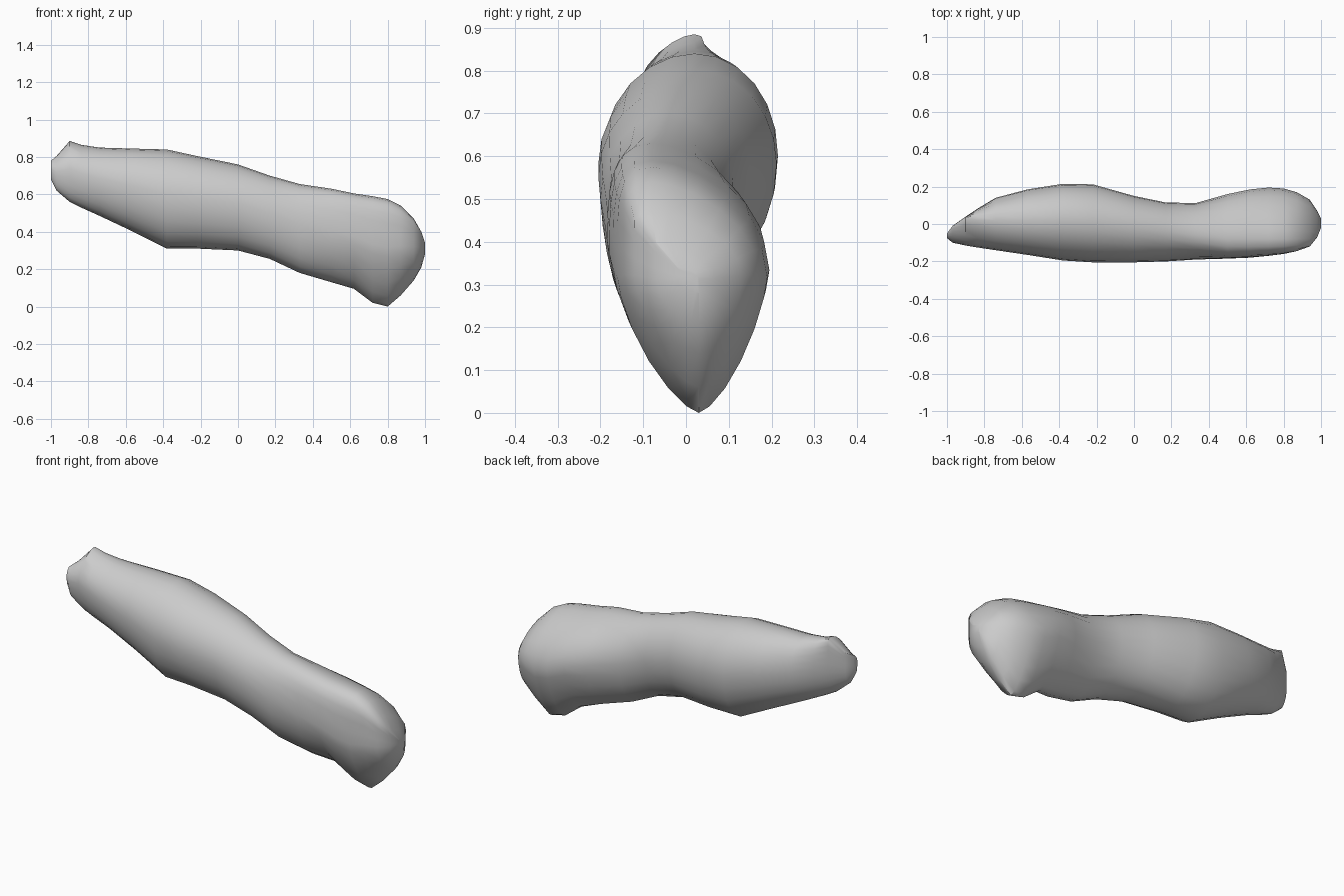
import bpy
import bmesh
from math import sin, cos, tau

SIDES = 24

# Cross-sections along the body: x, bottom z, top z, front y, back y
SECTIONS = [
    (-1.0, .68, .78, -.075, -.05), (-.97, .62, .805, -.1, -.01),
    (-.9, .56, .885, -.115, .04), (-.84, .53, .865, -.125, .08),
    (-.74, .485, .85, -.14, .14), (-.57, .405, .845, -.165, .185),
    (-.38, .31, .84, -.195, .215), (-.22, .31, .805, -.205, .212),
    (0, .3, .76, -.205, .15), (.17, .255, .7, -.2, .115),
    (.33, .18, .655, -.19, .112), (.5, .13, .63, -.185, .16),
    (.62, .095, .605, -.18, .185), (.72, .02, .59, -.17, .195),
    (.8, .0, .575, -.16, .19), (.87, .06, .54, -.145, .17),
    (.94, .14, .47, -.12, .13), (.98, .21, .4, -.07, .07),
    (1.0, .28, .34, -.02, .03),
]


def clamp(v, low, high):
    return max(low, min(high, v))


def power(v, p):
    """Signed power, used to move a ring from round to pointed."""
    return abs(v) ** p * (1 if v >= 0 else -1)


def ring(bm, x, low, high, front, back):
    """One closed cross-section whose crest and keel may lean sideways."""
    wide_z = low + (high - low) * .55
    middle = (front + back) / 2
    crest = clamp(.02 - .1 * clamp((x + .3) / .8, 0, 1), front, back)
    keel = clamp(.03 if x > .5 else middle, front, back)
    keel_power = 1 + .4 * clamp((x - .4) / .3, 0, 1) * clamp((1 - x) / .15, 0, 1)
    verts = []
    for i in range(SIDES):
        c, s = cos(tau * i / SIDES), sin(tau * i / SIDES)
        upper = s >= 0
        p = 1 if upper else keel_power
        across, rise = power(c, p), power(s, p)
        pole = crest if upper else keel
        # slide the pole of each half toward its crest or keel line
        lean = (pole - middle) * abs(rise) ** 2
        y = clamp(middle + (back - front) / 2 * across + lean, front, back)
        z = wide_z + rise * ((high - wide_z) if upper else (wide_z - low))
        verts.append(bm.verts.new((x, y, z)))
    return verts


# Lofted body with closed ends
bm = bmesh.new()
rings = [ring(bm, *section) for section in SECTIONS]
for a, b in zip(rings, rings[1:]):
    for i in range(SIDES):
        j = (i + 1) % SIDES
        bm.faces.new((a[i], a[j], b[j], b[i]))
bm.faces.new(rings[0])
bm.faces.new(rings[-1])
bmesh.ops.recalc_face_normals(bm, faces=bm.faces)

default = bpy.data.objects.get("Cube")
if default:
    bpy.data.objects.remove(default, do_unlink=True)

mesh = bpy.data.meshes.new("curved_body")
bm.to_mesh(mesh)
bm.free()
body = bpy.data.objects.new("curved_body", mesh)
bpy.context.collection.objects.link(body)

# Plain grey surface
grey = bpy.data.materials.new("light_grey")
grey.use_nodes = True
colour = (.6, .6, .6, 1)
grey.diffuse_color = colour
grey.node_tree.nodes["Principled BSDF"].inputs["Base Color"].default_value = colour
mesh.materials.append(grey)

bpy.context.view_layer.objects.active = body
body.select_set(True)
bpy.ops.object.shade_smooth_by_angle(angle=.7)
